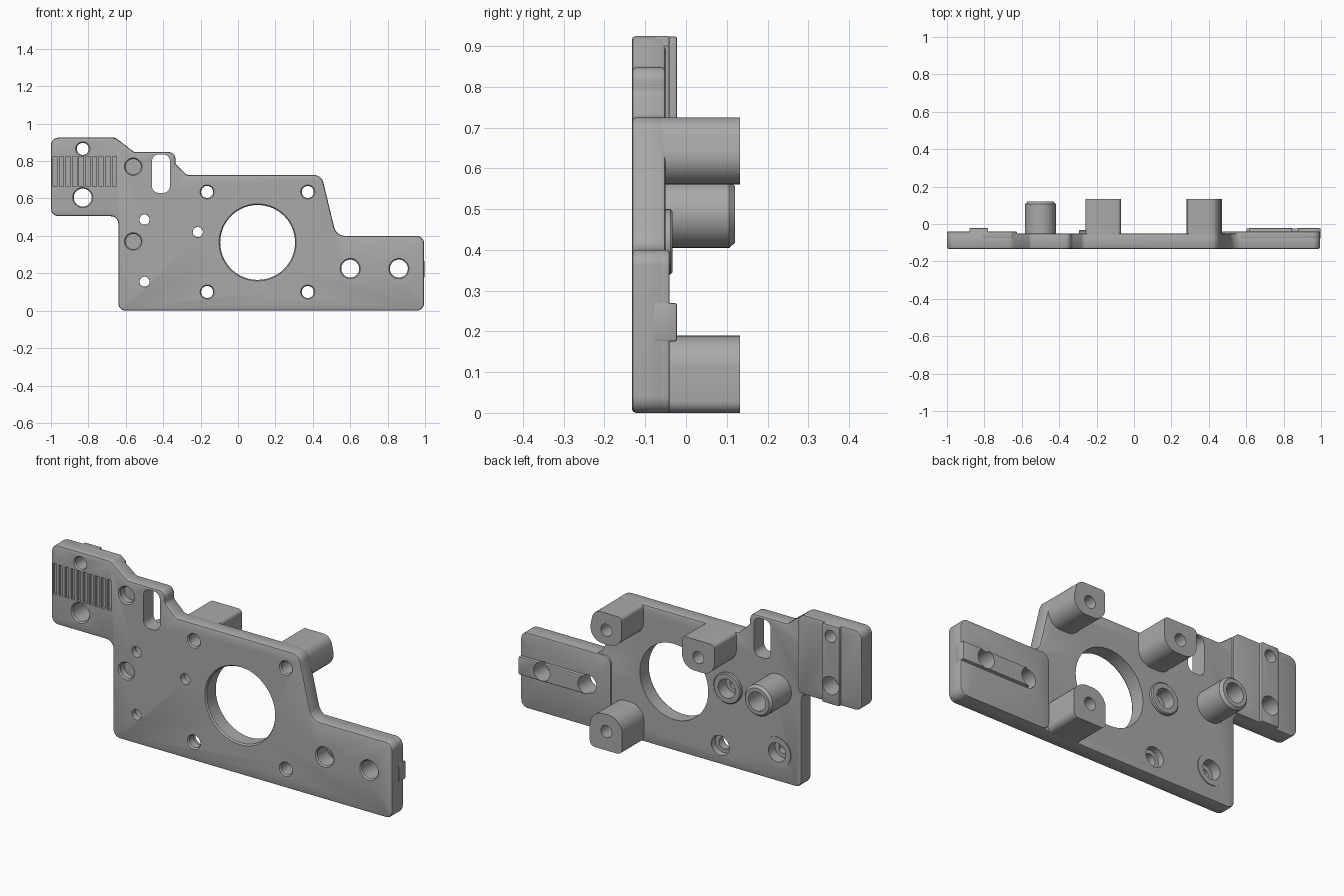
import bpy, bmesh, math
from mathutils import Vector

cube = bpy.data.objects.get("Cube")
if cube:
    bpy.data.objects.remove(cube, do_unlink=True)

grey = bpy.data.materials.new("machined_grey")
grey.use_nodes = True
grey.diffuse_color = (0.4, 0.4, 0.4, 1)
grey.node_tree.nodes["Principled BSDF"].inputs["Base Color"].default_value = (0.4, 0.4, 0.4, 1)

FRONT, BACK, PAD, RIDGE, TIP = -0.133, -0.05, -0.04, -0.022, 0.133
EMBED = -0.08
parts = []


def fillet(corners, steps=8):
    """Round each (x, z, radius) corner of a closed outline."""
    out = []
    n = len(corners)
    for i, (x, z, r) in enumerate(corners):
        p = Vector((x, z))
        if r == 0:
            out.append(p)
            continue
        a = (Vector(corners[i - 1][:2]) - p).normalized()
        b = (Vector(corners[(i + 1) % n][:2]) - p).normalized()
        half = a.angle(b) / 2
        centre = p + (a + b).normalized() * r / math.sin(half)
        start = p + a * r / math.tan(half) - centre
        end = p + b * r / math.tan(half) - centre
        sweep = start.angle_signed(end)
        for k in range(steps + 1):
            t = -sweep * k / steps
            c, s = math.cos(t), math.sin(t)
            out.append(centre + Vector((start.x * c - start.y * s, start.x * s + start.y * c)))
    return out


def add_prism(bm, corners, y0, y1):
    outline = fillet(corners)
    rings = [[bm.verts.new((p.x, y, p.y)) for p in outline] for y in (y0, y1)]
    bm.faces.new(rings[0])
    bm.faces.new(rings[1])
    for i in range(len(outline)):
        bm.faces.new((rings[0][i - 1], rings[0][i], rings[1][i], rings[1][i - 1]))


def add_spin(bm, x, z, profile, sides=40):
    """Capped solid of revolution about the y axis from (radius, y) points."""
    rings = []
    for r, y in profile:
        rings.append([bm.verts.new((x + r * math.cos(math.tau * k / sides), y,
                                    z + r * math.sin(math.tau * k / sides))) for k in range(sides)])
    bm.faces.new(rings[0])
    bm.faces.new(rings[-1])
    for lo, hi in zip(rings, rings[1:]):
        for k in range(sides):
            bm.faces.new((lo[k - 1], lo[k], hi[k], hi[k - 1]))


def finish(bm, name, bevel=0):
    bmesh.ops.recalc_face_normals(bm, faces=bm.faces)
    mesh = bpy.data.meshes.new(name)
    bm.to_mesh(mesh)
    bm.free()
    mesh.materials.append(grey)
    obj = bpy.data.objects.new(name, mesh)
    bpy.context.collection.objects.link(obj)
    if bevel:
        mod = obj.modifiers.new("edge", "BEVEL")
        mod.width, mod.segments = bevel, 2
        mod.limit_method, mod.angle_limit = "ANGLE", math.radians(60)
    parts.append(obj)
    return obj


def prism(name, corners, y0, y1, bevel=0):
    bm = bmesh.new()
    add_prism(bm, corners, y0, y1)
    return finish(bm, name, bevel)


def spin(name, x, z, profile):
    bm = bmesh.new()
    add_spin(bm, x, z, profile)
    return finish(bm, name)


def rect(x0, x1, z0, z1, r=0):
    return [(x0, z0, r), (x1, z0, r), (x1, z1, r), (x0, z1, r)]


# Main plate
prism("plate", [
    (-1, 0.925, 0.04), (-0.655, 0.925, 0.05), (-0.555, 0.848, 0.03), (-0.335, 0.848, 0.035),
    (-0.335, 0.785, 0.03), (-0.272, 0.725, 0.03), (0.447, 0.725, 0.05), (0.525, 0.4, 0.06),
    (0.995, 0.4, 0.04), (0.995, 0, 0.04), (-0.64, 0, 0.04), (-0.64, 0.505, 0.04),
    (-1, 0.505, 0.04)], FRONT, BACK, 0.01)

# Raised pads on the back of each wing
prism("left_wing_pad", rect(0.47, 0.995, 0, 0.4, 0.04), EMBED, PAD, 0.006)
prism("right_wing_pad", [
    (-1, 0.505, 0.04), (-0.625, 0.505, 0.03), (-0.625, 0.9, 0), (-0.655, 0.925, 0.02),
    (-1, 0.925, 0.04)], EMBED, PAD, 0.006)

# Locating ridges
prism("left_wing_ridge", rect(0.6, 0.997, 0.175, 0.27), EMBED, RIDGE, 0.006)
prism("right_wing_ridge", rect(-0.88, -0.78, 0.506, 0.924), EMBED, RIDGE, 0.006)

# Standoff bosses
prism("upper_right_boss", [
    (-0.26, 0.725, 0.02), (-0.07, 0.725, 0.02), (-0.07, 0.56, 0.07), (-0.26, 0.56, 0.07)], EMBED, TIP)
prism("upper_left_boss", [
    (0.283, 0.725, 0.02), (0.447, 0.725, 0.05), (0.483, 0.56, 0.07), (0.283, 0.56, 0.07)], EMBED, TIP)
prism("lower_left_boss", [
    (0.28, 0, 0.03), (0.47, 0, 0.03), (0.47, 0.19, 0.08), (0.28, 0.19, 0.08)], EMBED, TIP)

# Spindle posts and bearing collars
spin("bearing_post", -0.5, 0.487, [(0.082, EMBED), (0.082, 0.106), (0.07, 0.12)])
spin("inner_collar", -0.215, 0.42, [(0.08, EMBED), (0.08, -0.038), (0.075, -0.033)])
spin("outer_collar", -0.5, 0.155, [(0.08, EMBED), (0.08, -0.046)])

# One cutter for every hole, slot and groove
bm = bmesh.new()


def bore(x, z, r, rim=0.006, counter=None, sides=40):
    profile = [(r + rim, -0.2), (r + rim, FRONT), (r, FRONT + 0.008)]
    if counter:
        wide, depth = counter
        profile += [(r, depth), (wide, depth), (wide, 0.2)]
    else:
        profile.append((r, 0.2))
    add_spin(bm, x, z, profile, sides)


bore(0.105, 0.365, 0.2, 0.006, None, 80)
for x, z in ((-0.165, 0.635), (0.373, 0.635), (0.373, 0.1)):
    bore(x, z, 0.032)
bore(-0.165, 0.1, 0.032, counter=(0.052, -0.085))
bore(-0.83, 0.865, 0.032)
for x, z in ((-0.83, 0.605), (0.6, 0.225), (0.86, 0.225)):
    bore(x, z, 0.048)
for x, z in ((-0.5, 0.487), (-0.215, 0.42), (-0.5, 0.155)):
    bore(x, z, 0.027, 0.001, (0.05, -0.1))
for z in (0.37, 0.77):
    add_spin(bm, -0.56, z, [(0.047, -0.2), (0.047, FRONT), (0.041, FRONT + 0.008), (0.041, -0.09)])
add_prism(bm, rect(-0.46, -0.364, 0.63, 0.835, 0.035), -0.2, 0.2)
for i in range(10):
    x = -0.99 + 0.0353 * i
    add_prism(bm, rect(x, x + 0.022, 0.663, 0.825), -0.2, FRONT + 0.015)
cutter = finish(bm, "hole_cutter")
parts.remove(cutter)
cutter.hide_render = True

# Cut every part, bake the modifiers and shade
for obj in parts:
    cut = obj.modifiers.new("holes", "BOOLEAN")
    cut.object, cut.operation, cut.solver = cutter, "DIFFERENCE", "EXACT"
    bpy.ops.object.select_all(action="DESELECT")
    obj.select_set(True)
    bpy.context.view_layer.objects.active = obj
    for mod in list(obj.modifiers):
        bpy.ops.object.modifier_apply(modifier=mod.name)
    bpy.ops.object.shade_smooth_by_angle(angle=math.radians(30))
bpy.data.objects.remove(cutter, do_unlink=True)
